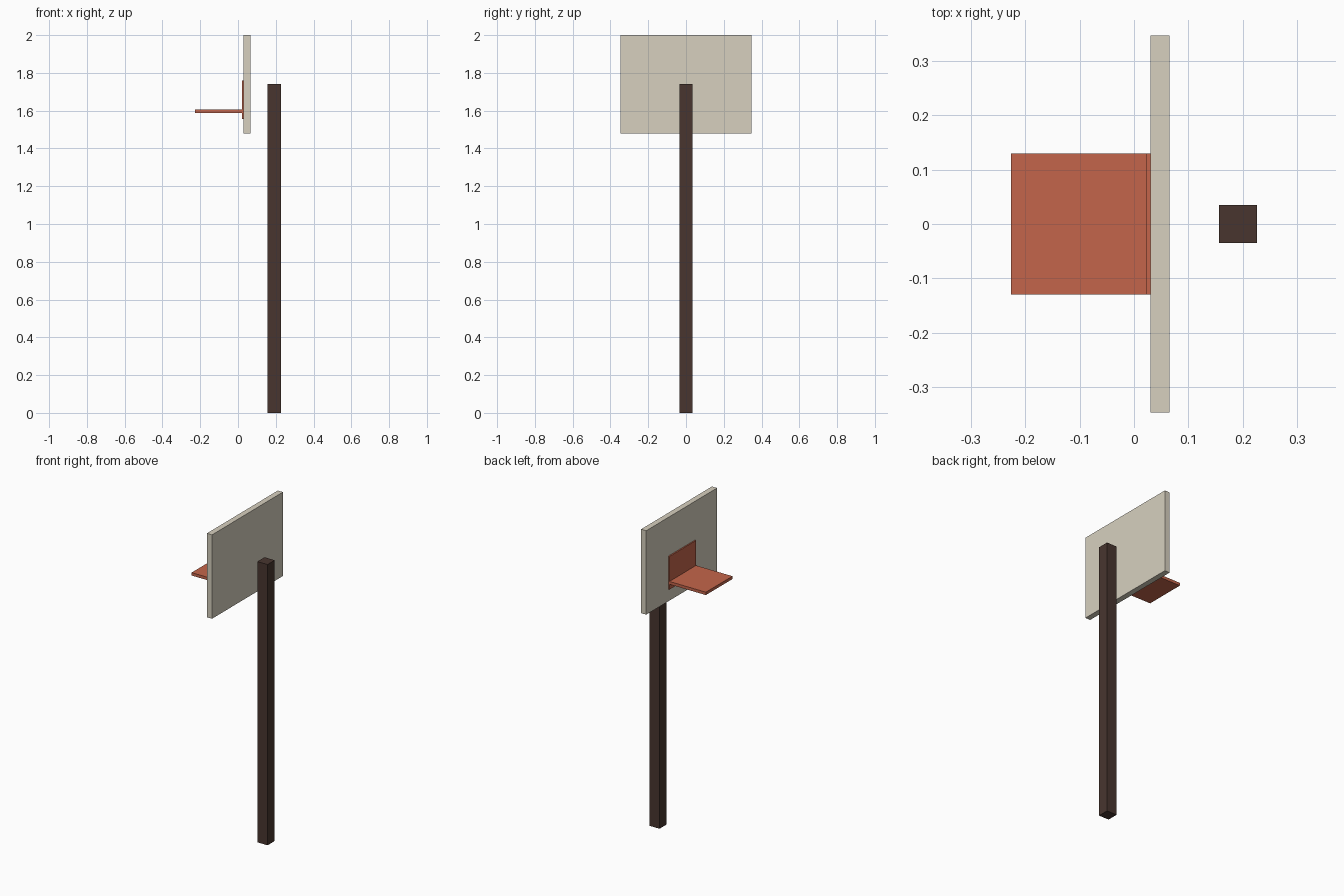
import bpy
import bmesh
from mathutils import Vector

if "Cube" in bpy.data.objects:
    bpy.data.objects.remove(bpy.data.objects["Cube"])


def material(name, color):
    m = bpy.data.materials.new(name)
    m.diffuse_color = (*color, 1)
    m.use_nodes = True
    m.node_tree.nodes["Principled BSDF"].inputs["Base Color"].default_value = m.diffuse_color
    return m


def box(name, lo, hi, mat):
    """Box spanning two opposite corners."""
    lo, hi = Vector(lo), Vector(hi)
    bm = bmesh.new()
    bmesh.ops.create_cube(bm, size=1)
    bmesh.ops.scale(bm, vec=hi - lo, verts=bm.verts)
    mesh = bpy.data.meshes.new(name)
    bm.to_mesh(mesh)
    bm.free()
    mesh.materials.append(mat)
    ob = bpy.data.objects.new(name, mesh)
    ob.location = (lo + hi) / 2
    bpy.context.collection.objects.link(ob)
    return ob


dark = material("dark_brown", (0.065, 0.036, 0.028))
cream = material("cream", (0.68, 0.63, 0.52))
orange = material("orange_red", (0.55, 0.13, 0.07))

# Square support post standing behind the board
box("post", (0.157, -0.035, 0), (0.227, 0.035, 1.74), dark)

# Backboard
box("backboard", (0.03, -0.347, 1.48), (0.065, 0.347, 2.0), cream)

# Thin target panel on the board's face
box("target_panel", (0.022, -0.13, 1.555), (0.03, 0.13, 1.76), orange)

# Flat square rim plate
box("rim_plate", (-0.227, -0.13, 1.587), (0.022, 0.13, 1.605), orange)
